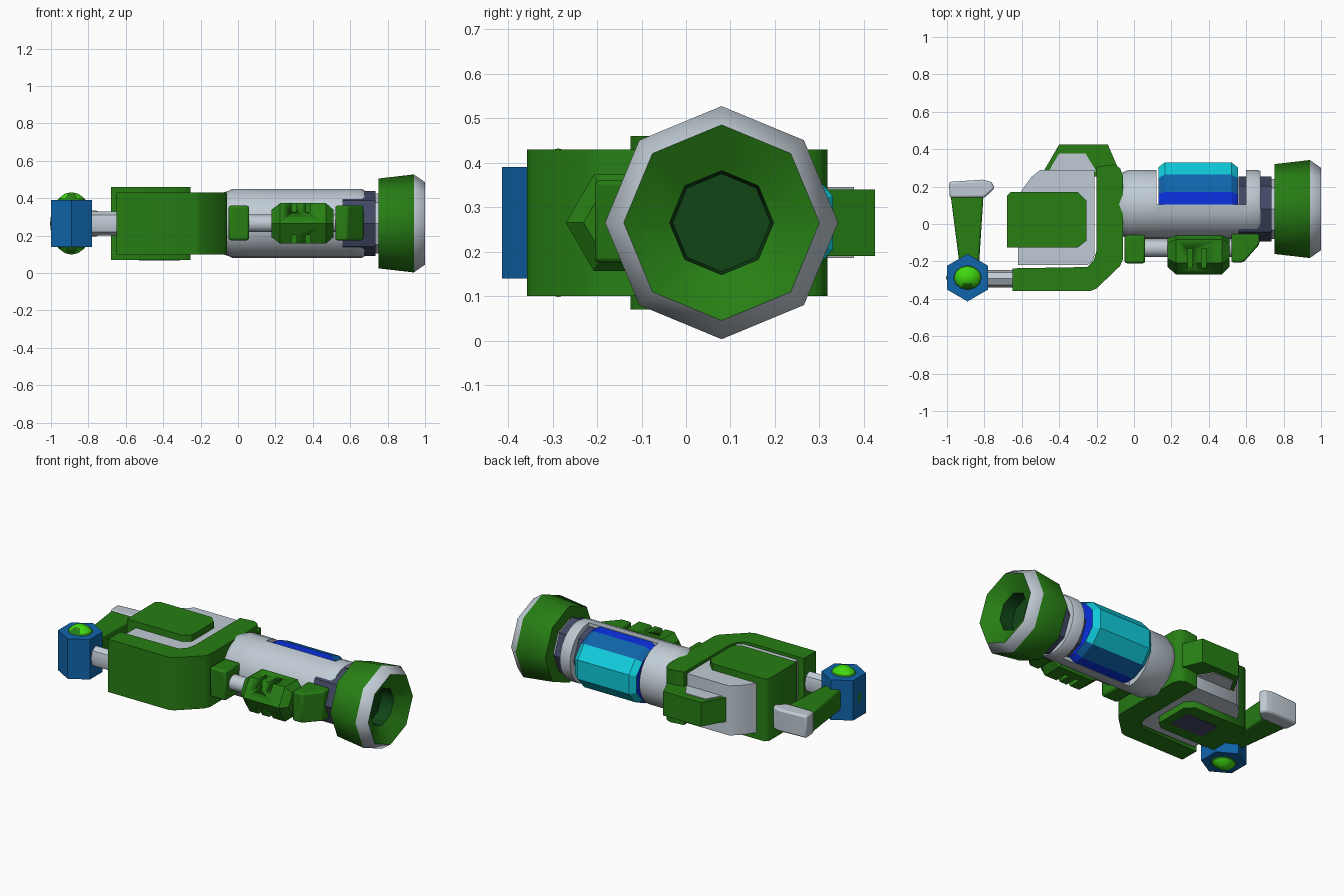
import bpy, bmesh, math
from math import sin, cos, pi, radians
from mathutils import Vector

if "Cube" in bpy.data.objects:
    bpy.data.objects.remove(bpy.data.objects["Cube"])


def material(name, r, g, b):
    m = bpy.data.materials.new(name)
    m.use_nodes = True
    m.diffuse_color = (r, g, b, 1)
    m.node_tree.nodes["Principled BSDF"].inputs["Base Color"].default_value = (r, g, b, 1)
    return m


GREEN = material("green", .02, .21, .007)
DARK = material("dark green", .005, .058, .008)
GREY = material("light grey", .53, .6, .66)
SLATE = material("slate", .055, .065, .13)
BLUE = material("blue", .005, .13, .41)
BRIGHT = material("bright blue", .003, .03, .75)
CYAN = material("cyan", .005, .61, .72)
LIME = material("lime", .05, .68, .005)
MID = .265  # height of the long axis


def finish(name, bm, mats, angle=35, bevel=0):
    bmesh.ops.recalc_face_normals(bm, faces=bm.faces)
    mesh = bpy.data.meshes.new(name)
    bm.to_mesh(mesh)
    bm.free()
    for m in mats:
        mesh.materials.append(m)
    mesh.shade_smooth()
    mesh.set_sharp_from_angle(angle=radians(angle))
    ob = bpy.data.objects.new(name, mesh)
    bpy.context.scene.collection.objects.link(ob)
    if bevel:
        b = ob.modifiers.new("bevel", "BEVEL")
        b.width, b.segments, b.limit_method = bevel, 2, "ANGLE"
    return ob


def skin(rings, mat_of=lambda i: 0):
    """Join equal rings of points and cap both ends."""
    bm = bmesh.new()
    vs = [[bm.verts.new(p) for p in ring] for ring in rings]
    n = len(vs[0])
    for i in range(len(vs) - 1):
        for j in range(n):
            k = (j + 1) % n
            f = bm.faces.new((vs[i][j], vs[i][k], vs[i + 1][k], vs[i + 1][j]))
            f.material_index = mat_of(i)
    bm.faces.new(vs[0])
    bm.faces.new(vs[-1]).material_index = mat_of(len(vs) - 1)
    return bm


def slab(name, pts, lo, hi, mat, angle=35, bevel=0):
    """Plan outline raised from lo to hi."""
    return finish(name, skin([[(x, y, z) for x, y in pts] for z in (lo, hi)]), [mat], angle, bevel)


def bar(name, pts, lo, hi, mat, angle=35):
    """Cross-section (y, z) run along x."""
    return finish(name, skin([[(x, y, z) for y, z in pts] for x in (lo, hi)]), [mat], angle)


def turned(name, y0, stations, sides, mats, angle=35, mat_of=lambda i: 0, squash=1):
    """Rings (x, radius) around an axis along x."""
    rings = [[(x, y0 + squash * r * cos(2 * pi * j / sides), MID + r * sin(2 * pi * j / sides))
              for j in range(sides)] for x, r in stations]
    return finish(name, skin(rings, mat_of), mats, angle)


def rect(x0, x1, y0, y1):
    return [(x0, y0), (x1, y0), (x1, y1), (x0, y1)]


# Muzzle: green bell, grey rim, green funnel, dark bore
turned("muzzle", .08, [(.75, .24), (.94, .262), (1, .22), (.94, .117), (.86, .11)], 8,
       [GREEN, GREY, DARK], 50, lambda i: (0, 1, 0, 2, 2)[i])
turned("neck", .08, [(.56, .174), (.735, .174)], 8, [SLATE])
turned("neck_collar", .08, [(.73, .16), (.76, .16)], 8, [GREY])

# Barrel: full rear sleeve, open half shell, full front ring
R, BY = .185, .105
turned("barrel_rear", BY, [(-.08, .165), (-.05, .175), (-.03, R), (.12, R)], 24, [GREY])
turned("barrel_ring", BY, [(.6, R), (.66, R), (.675, .178)], 24, [GREY])
half = [(BY - R * sin(pi * i / 12), MID + R * cos(pi * i / 12)) for i in range(13)]
bar("barrel_shell", half, .12, .6, GREY)

# Energy tank: faceted, chamfered at both ends, coloured by how far back a face lies
upper = [(.1, .182), (.17, .178), (.265, .135), (.33, .06)]
section = [(y, s * z) for s, row in ((1, upper), (-1, upper[::-1])) for y, z in row]
bm = skin([[(x, .1 + (y - .1) * k, MID + z * k) for y, z in section]
           for x, k in ((.13, .88), (.165, 1), (.52, 1), (.555, .88))])
for f in bm.faces:
    y = f.calc_center_median().y
    if len(f.verts) == 4:
        f.material_index = 0 if y < .15 else 1 if y < .245 else 2
finish("energy_tank", bm, [BRIGHT, BLUE, CYAN], 20)

# Pump assembly along the front of the barrel
slab("pump_rear_block", rect(-.05, .06, -.21, -.06), .175, .36, GREEN, bevel=.012)
turned("pump_rod", -.13, [(.04, .047), (.56, .047)], 12, [GREY])
grip = turned("pump_grip", -.145, [(.18, .085), (.225, .125), (.47, .125), (.51, .085)], 6, [GREEN])
slab("pump_front_block", [(.52, -.205), (.585, -.205), (.67, -.11), (.67, -.04), (.52, -.04)],
     .175, .36, GREEN, bevel=.01)

# Grooves cut in the upper and lower edges of the grip
for x in (.30, .375):
    for lo, hi in ((.1, .205), (.325, .43)):
        cutter = slab("groove_cutter", rect(x - .013, x + .013, -.235, -.13), lo, hi, GREEN)
        cutter.hide_render = True
        cutter.hide_set(True)
        cutter.display_type = "WIRE"
        cut = grip.modifiers.new("groove", "BOOLEAN")
        cut.operation, cut.object = "DIFFERENCE", cutter

# Hooked frame around the receiver
slab("frame", [(-.65, -.357), (-.23, -.357), (-.2, -.345), (-.075, -.225), (-.06, -.19), (-.06, .26),
               (-.075, .3), (-.11, .318), (-.2, .305), (-.2, -.14), (-.215, -.195), (-.25, -.23),
               (-.65, -.237)], .1, .43, GREEN, 50)
# Receiver body
slab("receiver", [(-.62, -.22), (-.25, -.22), (-.22, -.2), (-.21, -.16), (-.21, .29), (-.5, .29),
                  (-.55, .25), (-.6, .18), (-.62, .15)], .11, .42, GREY, 50)
slab("receiver_cover", [(-.68, -.125), (-.3, -.125), (-.255, -.09), (-.255, .125), (-.3, .17),
                        (-.66, .17), (-.68, .15)], .07, .46, GREEN, 50)
slab("cover_underplate", rect(-.53, -.31, -.05, .09), .066, .074, SLATE)
# Rear lug with grey insert
slab("rear_lug", [(-.49, .27), (-.4, .425), (-.14, .425), (-.09, .31), (-.12, .25)],
     .19, .34, GREEN, 30)
slab("lug_insert", [(-.46, .27), (-.44, .31), (-.4, .378), (-.26, .378), (-.2, .28)],
     .185, .345, GREY)

# Rear pivot: hexagonal nut with domed ends
PX, PY = -.89, -.287
turned("pivot_rod", -.292, [(-.85, .065), (-.6, .065)], 8, [GREY], squash=.72)
hexagon = [(PX + .127 * sin(pi * i / 3), PY + .127 * cos(pi * i / 3)) for i in range(6)]
slab("pivot_nut", hexagon, .14, .39, BLUE)
bm = bmesh.new()
bmesh.ops.create_uvsphere(bm, u_segments=12, v_segments=10, radius=1)
for v in bm.verts:
    v.co = Vector((PX, PY, MID)) + Vector((v.co.x * .115, v.co.y * .1, v.co.z * .167))
for f in bm.faces:
    c = f.calc_center_median()
    f.material_index = int(abs(c.z - MID) > .125 and c.y > PY - .035)
finish("pivot_domes", bm, [GREEN, LIME], 50)

# Swing lever with grey tip
slab("lever", [(-.93, -.24), (-.83, -.24), (-.805, .15), (-.98, .15)], .2, .33, GREEN, bevel=.012)
slab("lever_tip", [(-.985, .14), (-.8, .14), (-.745, .19), (-.76, .225), (-.81, .237), (-.99, .225)],
     .195, .335, GREY, bevel=.012)
